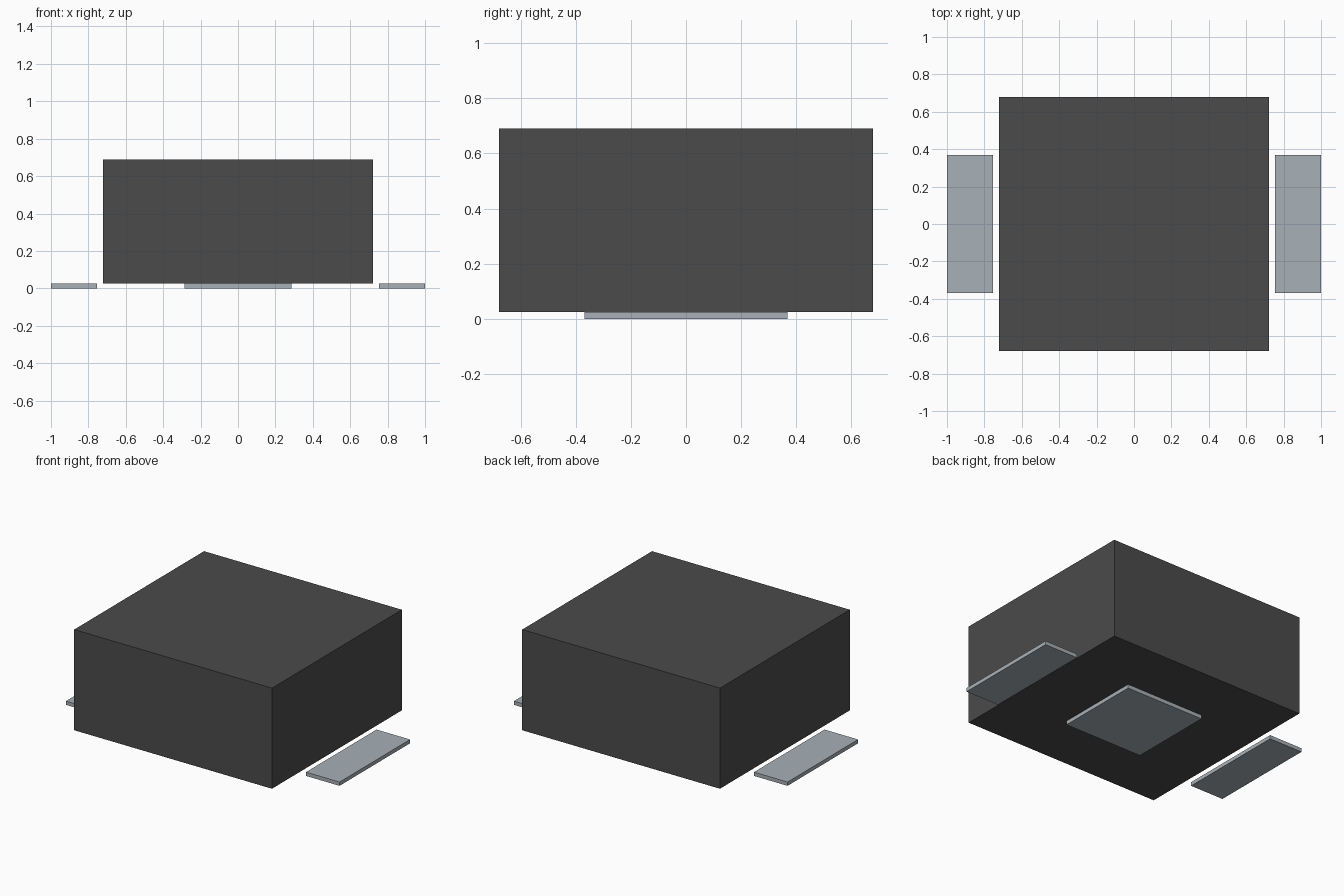
import bpy

cube = bpy.data.objects.get("Cube")
if cube:
    bpy.data.objects.remove(cube, do_unlink=True)


def make_material(name, rgb):
    mat = bpy.data.materials.new(name)
    mat.use_nodes = True
    color = (*rgb, 1.0)
    mat.diffuse_color = color
    mat.node_tree.nodes["Principled BSDF"].inputs["Base Color"].default_value = color
    return mat


def make_box(name, size, center_x, bottom, mat):
    """Axis-aligned box standing on height 'bottom'."""
    bpy.ops.mesh.primitive_cube_add(size=1, location=(center_x, 0, bottom + size[2] / 2))
    obj = bpy.context.object
    obj.name = name
    obj.scale = size
    bpy.ops.object.transform_apply(location=False, rotation=False, scale=True)
    obj.data.materials.append(mat)
    return obj


charcoal = make_material("charcoal", (0.07, 0.07, 0.07))
pale_grey = make_material("pale_grey", (0.39, 0.434, 0.474))

PLATE_H = 0.025

# Main block, resting on the central pad
make_box("main_block", (1.446, 1.356, 0.665), 0, PLATE_H, charcoal)
make_box("base_pad", (0.574, 0.574, PLATE_H), 0, 0, pale_grey)

# Loose plates on either side
for side, sign in (("left", 1), ("right", -1)):
    make_box(side + "_plate", (0.245, 0.736, PLATE_H), sign * 0.8775, 0, pale_grey)
